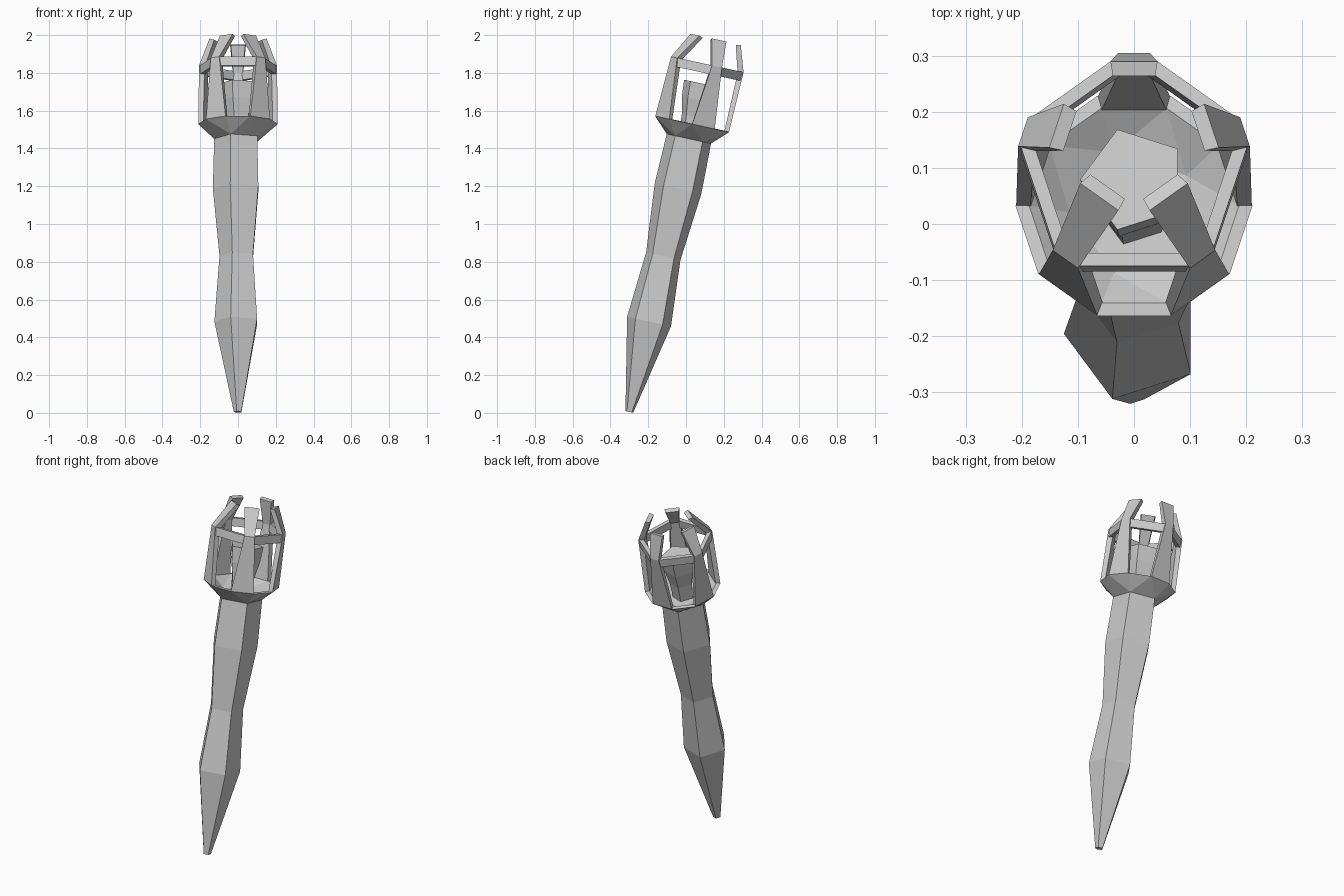
import bpy, bmesh
from math import radians, cos, sin, pi
from mathutils import Matrix, Vector

if "Cube" in bpy.data.objects:
    bpy.data.objects.remove(bpy.data.objects["Cube"])

# everything is built upright on the torch axis, then leaned back
LEAN = Matrix.Translation((0, -0.30, 0.005)) @ Matrix.Rotation(radians(-12.3), 4, 'X')


def finish(name, bm):
    bmesh.ops.recalc_face_normals(bm, faces=bm.faces)
    bm.transform(LEAN)
    me = bpy.data.meshes.new(name)
    bm.to_mesh(me)
    bm.free()
    ob = bpy.data.objects.new(name, me)
    bpy.context.collection.objects.link(ob)
    return ob


def ring(n, r, z, start=0.0):
    return [Vector((r * cos(start + 2 * pi * i / n), r * sin(start + 2 * pi * i / n), z))
            for i in range(n)]


def loft(name, rings):
    bm = bmesh.new()
    loops = [[bm.verts.new(p) for p in r] for r in rings]
    n = len(loops[0])
    for a, b in zip(loops, loops[1:]):
        for i in range(n):
            j = (i + 1) % n
            bm.faces.new((a[i], a[j], b[j], b[i]))
    bm.faces.new(loops[0][::-1])
    bm.faces.new(loops[-1])
    return finish(name, bm)


START = radians(36)

# five-sided handle and the core inside the cage
loft("handle", [ring(5, r, z, START) for z, r in
     [(0, .022), (.49, .125), (.845, .098), (1.21, .133), (1.485, .126)]])
loft("core", [ring(5, r, z, START) for z, r in
     [(1.495, .06), (1.60, .068), (1.69, .088), (1.78, .096)]])

# cup: pentagon below opening to a ten-sided rim, hollow inside
bm = bmesh.new()


def flare(rp, zp, rd, zd):
    p = [bm.verts.new(v) for v in ring(5, rp, zp, START)]
    d = [bm.verts.new(v) for v in ring(10, rd, zd)]
    for k in range(5):
        a, b, c = d[2 * k], d[2 * k + 1], d[(2 * k + 2) % 10]
        bm.faces.new((p[k], a, b))
        bm.faces.new((p[k], b, c))
        bm.faces.new((p[k], c, p[(k + 1) % 5]))
    bm.faces.new(p)
    return d


outer = flare(.126, 1.48, .211, 1.56)
inner = flare(.115, 1.505, .187, 1.562)
for i in range(10):
    j = (i + 1) % 10
    bm.faces.new((outer[i], outer[j], inner[j], inner[i]))
finish("cup", bm)


# prongs: wide foot, narrow elbow, flared tip bent inward
def at(ang, r, side, z):
    return Vector((r * cos(ang) - side * sin(ang), r * sin(ang) + side * cos(ang), z))


def section(ang, r, half, z, thick, drop=0.0):
    return [at(ang, r, -half, z), at(ang, r, half, z),
            at(ang, r - thick, half * .9, z - drop), at(ang, r - thick, -half * .9, z - drop)]


names = ["right", "back", "left", "front_left", "front_right"]
tips = [.145, .162, .145, .105, .105]
angles = [radians(18 + 72 * k) for k in range(5)]
for nm, tip, ang in zip(names, tips, angles):
    loft("prong_" + nm, [section(ang, .20, .064, 1.56, .025),
                         section(ang, .208, .028, 1.885, .03, .01),
                         section(ang, tip, .042, 2.025, .025, .008)])

# cage bars joining neighbouring prongs at the elbows
for k in range(5):
    a, b = angles[k], angles[(k + 1) % 5]

    def end(ang, side):
        return [at(ang, .204, side, 1.838), at(ang, .204, side, 1.886),
                at(ang, .180, side * .75, 1.886), at(ang, .180, side * .75, 1.838)]
    loft("cage_bar_%d" % (k + 1), [end(a, .026), end(b, -.026)])
